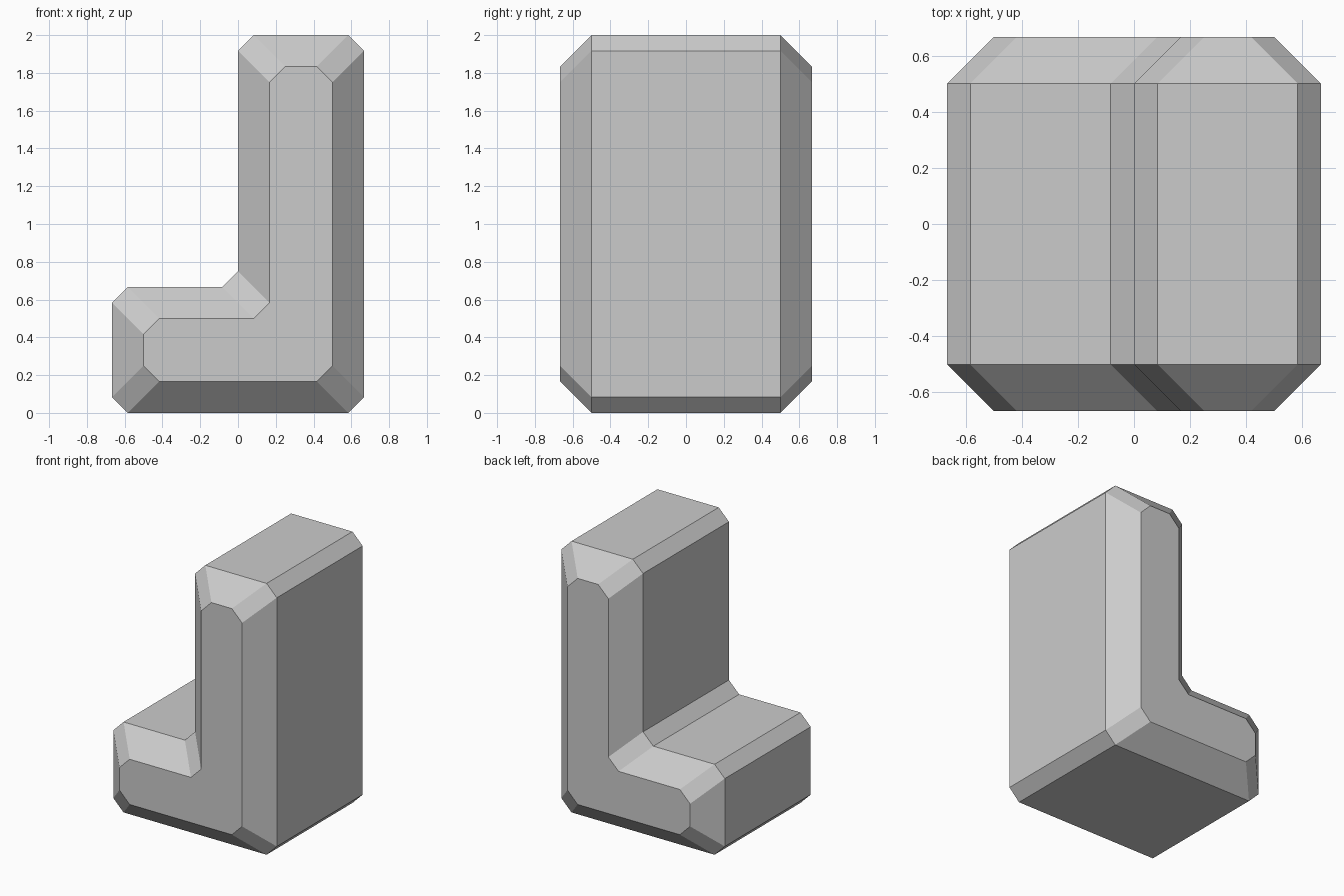
import bpy
import bmesh
from mathutils import Vector

if "Cube" in bpy.data.objects:
    bpy.data.objects.remove(bpy.data.objects["Cube"])

CUT = 1 / 12      # chamfer on profile corners
BEVEL = 1 / 6     # bevel towards the front and back faces
A = 2 / 3

# L-profile corners (x, z) with their inward diagonal direction
corners = [((-A, 0), (1, 1)), ((A, 0), (-1, 1)), ((A, 2), (-1, -1)),
           ((0, 2), (1, -1)), ((0, A), (1, -1)), ((-A, A), (1, -1))]


def chamfered_profile(inset):
    points = []
    for i, (corner, inward) in enumerate(corners):
        c = Vector(corner)
        for j in (i - 1, (i + 1) % len(corners)):
            toward = (Vector(corners[j][0]) - c).normalized()
            points.append(c + toward * CUT + Vector(inward) * inset)
    return points


# L-shaped block lofted through four rings from front to back
bm = bmesh.new()
rings = []
for y, inset in ((-A, BEVEL), (-0.5, 0), (0.5, 0), (A, BEVEL)):
    rings.append([bm.verts.new((p.x, y, p.y)) for p in chamfered_profile(inset)])
for a, b in zip(rings, rings[1:]):
    for i in range(len(a)):
        k = (i + 1) % len(a)
        bm.faces.new((a[i], a[k], b[k], b[i]))
bm.faces.new(rings[0])
bm.faces.new(rings[-1][::-1])
bmesh.ops.recalc_face_normals(bm, faces=bm.faces)

mesh = bpy.data.meshes.new("seat_block")
bm.to_mesh(mesh)
bm.free()
bpy.context.collection.objects.link(bpy.data.objects.new("seat_block", mesh))
